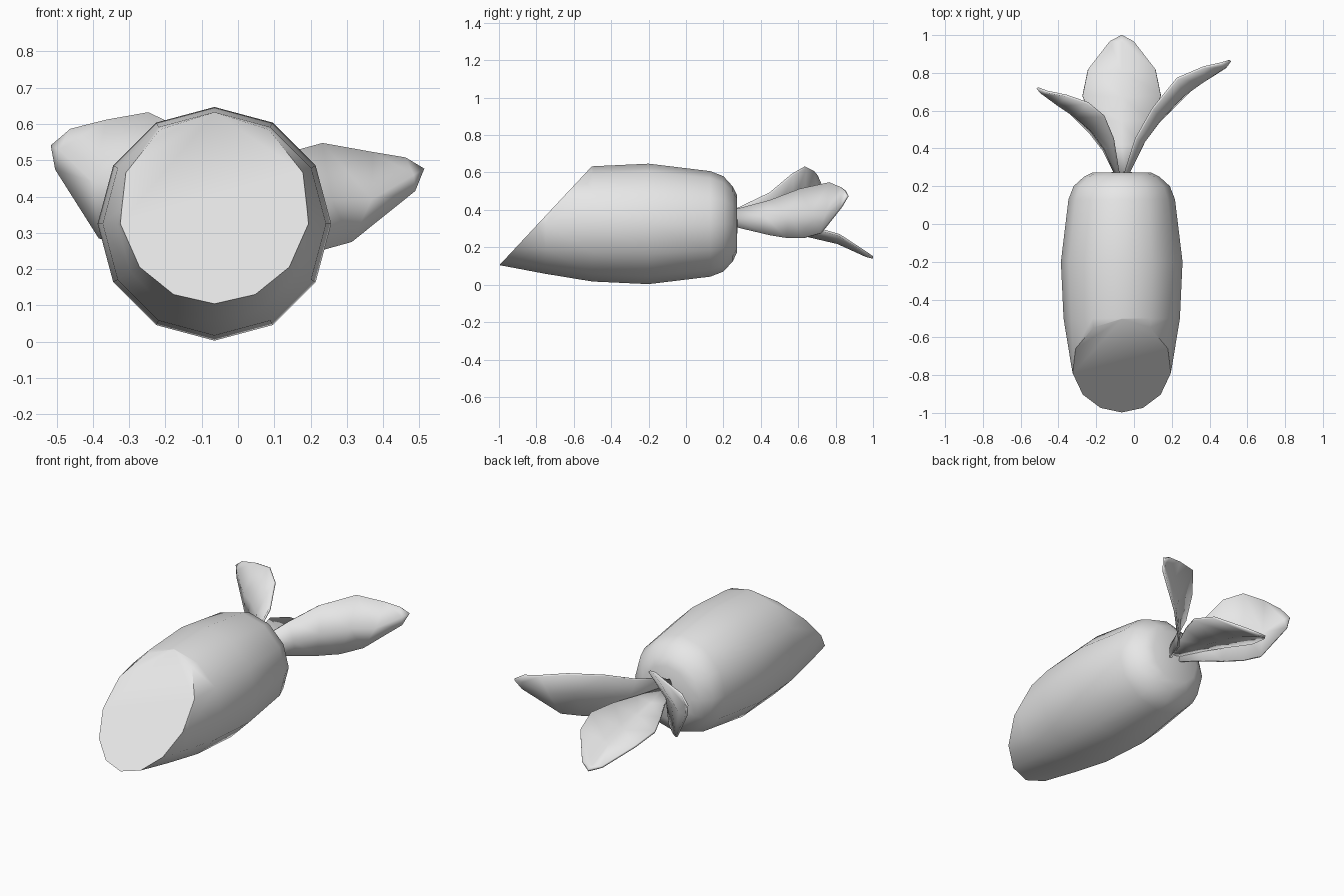
import bpy, bmesh, math
from mathutils import Vector

cube = bpy.data.objects.get("Cube")
if cube:
    bpy.data.objects.remove(cube, do_unlink=True)

# One plain grey for everything
grey = bpy.data.materials.new("light_grey")
grey.use_nodes = True
grey.diffuse_color = (0.8, 0.8, 0.8, 1)
grey.node_tree.nodes["Principled BSDF"].inputs["Base Color"].default_value = (0.8, 0.8, 0.8, 1)

CENTRE = Vector((-0.065, 0, 0.325))


def finish(name, bm, angle):
    """Turn a bmesh into a smooth-shaded object with the grey material."""
    bmesh.ops.recalc_face_normals(bm, faces=bm.faces)
    mesh = bpy.data.meshes.new(name)
    bm.to_mesh(mesh)
    bm.free()
    mesh.materials.append(grey)
    obj = bpy.data.objects.new(name, mesh)
    bpy.context.collection.objects.link(obj)
    bpy.ops.object.select_all(action="DESELECT")
    obj.select_set(True)
    bpy.context.view_layer.objects.active = obj
    bpy.ops.object.shade_smooth_by_angle(angle=math.radians(angle))
    return obj


# Root: a twelve-sided lathe along y, sliced diagonally at the front
def build_root():
    sides = 12
    profile = [(-1.08, 0.205), (-0.75, 0.267), (-0.5, 0.308), (-0.2, 0.322),
               (0.13, 0.282), (0.2, 0.255), (0.25, 0.2), (0.272, 0.155)]
    bm = bmesh.new()
    rings = []
    for y, r in profile:
        ring = []
        for i in range(sides):
            a = math.tau * i / sides
            ring.append(bm.verts.new(CENTRE + Vector((r * math.sin(a), y, r * math.cos(a)))))
        rings.append(ring)
    pole = bm.verts.new(CENTRE + Vector((0, 0.275, 0)))
    for i in range(sides):
        j = (i + 1) % sides
        for a, b in zip(rings, rings[1:]):
            bm.faces.new((a[i], a[j], b[j], b[i]))
        bm.faces.new((rings[-1][i], rings[-1][j], pole))
    cut = bmesh.ops.bisect_plane(
        bm, geom=bm.verts[:] + bm.edges[:] + bm.faces[:],
        plane_co=(0, -1, 0.102), plane_no=(0, -0.545, 0.51), clear_outer=True)
    rim = [e for e in cut["geom_cut"] if isinstance(e, bmesh.types.BMEdge)]
    bmesh.ops.contextual_create(bm, geom=rim)
    finish("root", bm, 44)


# Leaf: two edge curves joined through a cupped midrib, ending in a tip
def build_leaf(name, edge_a, edge_b, tip, outward):
    bm = bmesh.new()
    rows = []
    for a, b in zip(edge_a, edge_b):
        a, b = Vector(a), Vector(b)
        rib = (a + b) / 2 + Vector(outward).normalized() * 0.12 * (a - b).length
        rows.append([bm.verts.new(p) for p in (a, rib, b)])
    end = bm.verts.new(tip)
    for p, q in zip(rows, rows[1:]):
        for k in range(2):
            bm.faces.new((p[k], p[k + 1], q[k + 1], q[k]))
    for k in range(2):
        bm.faces.new((rows[-1][k], rows[-1][k + 1], end))
    leaf = finish(name, bm, 60)
    shell = leaf.modifiers.new("thickness", "SOLIDIFY")
    shell.thickness = 0.012
    shell.offset = 0


build_root()

build_leaf(
    "left_leaf",
    [(-0.05, 0.26, 0.40), (0.01, 0.45, 0.45), (0.1, 0.61, 0.51),
     (0.23, 0.77, 0.545), (0.37, 0.83, 0.52), (0.46, 0.85, 0.505)],
    [(-0.04, 0.26, 0.31), (0.06, 0.45, 0.265), (0.13, 0.54, 0.25),
     (0.22, 0.63, 0.25), (0.31, 0.72, 0.275), (0.485, 0.83, 0.415)],
    (0.51, 0.865, 0.475), (0.75, -0.6, -0.2))

build_leaf(
    "right_leaf",
    [(-0.08, 0.26, 0.40), (-0.11, 0.45, 0.49), (-0.16, 0.57, 0.59),
     (-0.245, 0.64, 0.63), (-0.36, 0.68, 0.61), (-0.46, 0.7, 0.585)],
    [(-0.09, 0.26, 0.31), (-0.16, 0.39, 0.28), (-0.23, 0.48, 0.265),
     (-0.31, 0.56, 0.265), (-0.38, 0.63, 0.285), (-0.5, 0.71, 0.475)],
    (-0.512, 0.72, 0.54), (-0.65, -0.7, -0.2))

# The drooping leaf is symmetric, so one edge mirrors the other
half = [(0.025, 0.26, 0.345), (0.09, 0.42, 0.335), (0.155, 0.55, 0.325),
        (0.207, 0.68, 0.305), (0.178, 0.82, 0.265), (0.065, 0.965, 0.17)]
build_leaf(
    "back_leaf",
    [(CENTRE.x + w, y, z) for w, y, z in half],
    [(CENTRE.x - w, y, z) for w, y, z in half],
    (CENTRE.x, 1.0, 0.145), (0, -0.2, -1))
